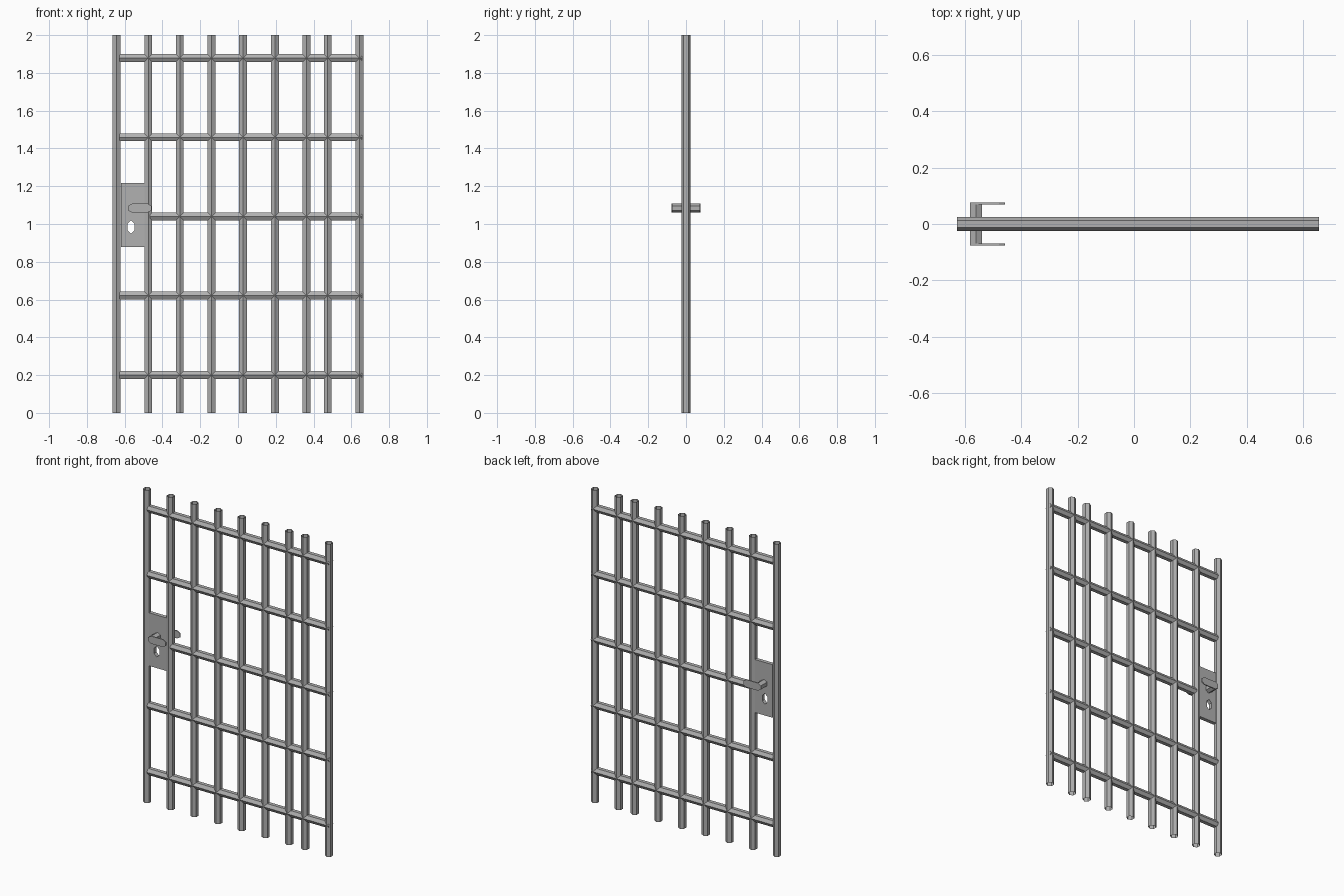
import bpy, math
from mathutils import Vector

if "Cube" in bpy.data.objects:
    bpy.data.objects.remove(bpy.data.objects["Cube"])

R = 0.024                      # hexagon radius of every bar

# dark iron grey
iron = bpy.data.materials.new("iron")
iron.diffuse_color = (0.44, 0.44, 0.44, 1)
iron.use_nodes = True
iron.node_tree.nodes["Principled BSDF"].inputs["Base Color"].default_value = iron.diffuse_color


def prism(name, ring, vec, capped):
    """Sweep a closed ring of points along vec, flat shaded."""
    n = len(ring)
    verts = [Vector(p) for p in ring] + [Vector(p) + Vector(vec) for p in ring]
    faces = [(i, (i + 1) % n, n + (i + 1) % n, n + i) for i in range(n)]
    if capped:
        faces += [tuple(range(n))[::-1], tuple(range(n, 2 * n))]
    me = bpy.data.meshes.new(name)
    me.from_pydata(verts, [], faces)
    me.materials.append(iron)
    ob = bpy.data.objects.new(name, me)
    bpy.context.collection.objects.link(ob)
    return ob


def ngon(n, rx, ry, start=0.0):
    return [(rx * math.cos(start + 2 * math.pi * i / n),
             ry * math.sin(start + 2 * math.pi * i / n)) for i in range(n)]


# upright bars: open hexagonal tubes with a ridge facing front and back
for x in (-0.643, -0.475, -0.308, -0.14, 0.027, 0.195, 0.362, 0.475, 0.643):
    ring = [(x - a, b, 0) for a, b in ngon(6, R, R, math.pi / 2)][::-1]
    prism("upright_bar", ring, (0, 0, 2), False)

# cross bars: the middle one stops at the lock plate
for z in (0.2, 0.621, 1.04, 1.459, 1.878):
    x0 = -0.465 if z == 1.04 else -0.628
    ring = [(x0, a, z + b) for a, b in ngon(6, R, R)]
    prism("cross_bar", ring, (0.657 - x0, 0, 0), False)

# lock plate with a keyhole: filled outline with an inner loop, extruded
cu = bpy.data.curves.new("lock_plate_outline", 'CURVE')
cu.dimensions = '2D'
cu.fill_mode = 'BOTH'
cu.extrude = 0.012
outline = [(-0.62, 0.878), (-0.494, 0.878), (-0.494, 1.217), (-0.62, 1.217)]
keyhole = [(-0.566 + a, 0.984 + b) for a, b in ngon(6, 0.021, 0.035, math.pi / 2)]
for pts in (outline, keyhole):
    sp = cu.splines.new('POLY')
    sp.points.add(len(pts) - 1)
    for p, (x, z) in zip(sp.points, pts):
        p.co = (x, z, 0, 1)
    sp.use_cyclic_u = True
tmp = bpy.data.objects.new("lock_plate_outline", cu)
bpy.context.collection.objects.link(tmp)
bpy.context.view_layer.update()
mesh = bpy.data.meshes.new_from_object(tmp.evaluated_get(bpy.context.evaluated_depsgraph_get()))
bpy.data.objects.remove(tmp)
for poly in mesh.polygons:
    poly.use_smooth = False
mesh.materials.clear()
mesh.materials.append(iron)
plate = bpy.data.objects.new("lock_plate", mesh)
plate.rotation_euler.x = math.pi / 2
bpy.context.collection.objects.link(plate)

# handle spindle running through the plate
HX, HZ = -0.561, 1.084
hexa = ngon(6, R, R, math.pi / 2)
prism("handle_spindle", [(HX + a, -0.07, HZ + b) for a, b in hexa][::-1], (0, 0.14, 0), False)

# levers: the spindle hexagon stretched sideways, one on each side
stretched = [(HX + a + (0.082 if a > 0.001 else 0), HZ + b) for a, b in hexa]
top = (HX + 0.082, HZ + R)
bottom = (HX + 0.082, HZ - R)
stretched = (stretched[:4] + [bottom] + stretched[4:] + [top])[::-1]
for y in (-0.076, 0.069):
    prism("handle_lever", [(x, y, z) for x, z in stretched], (0, 0.007, 0), True)
